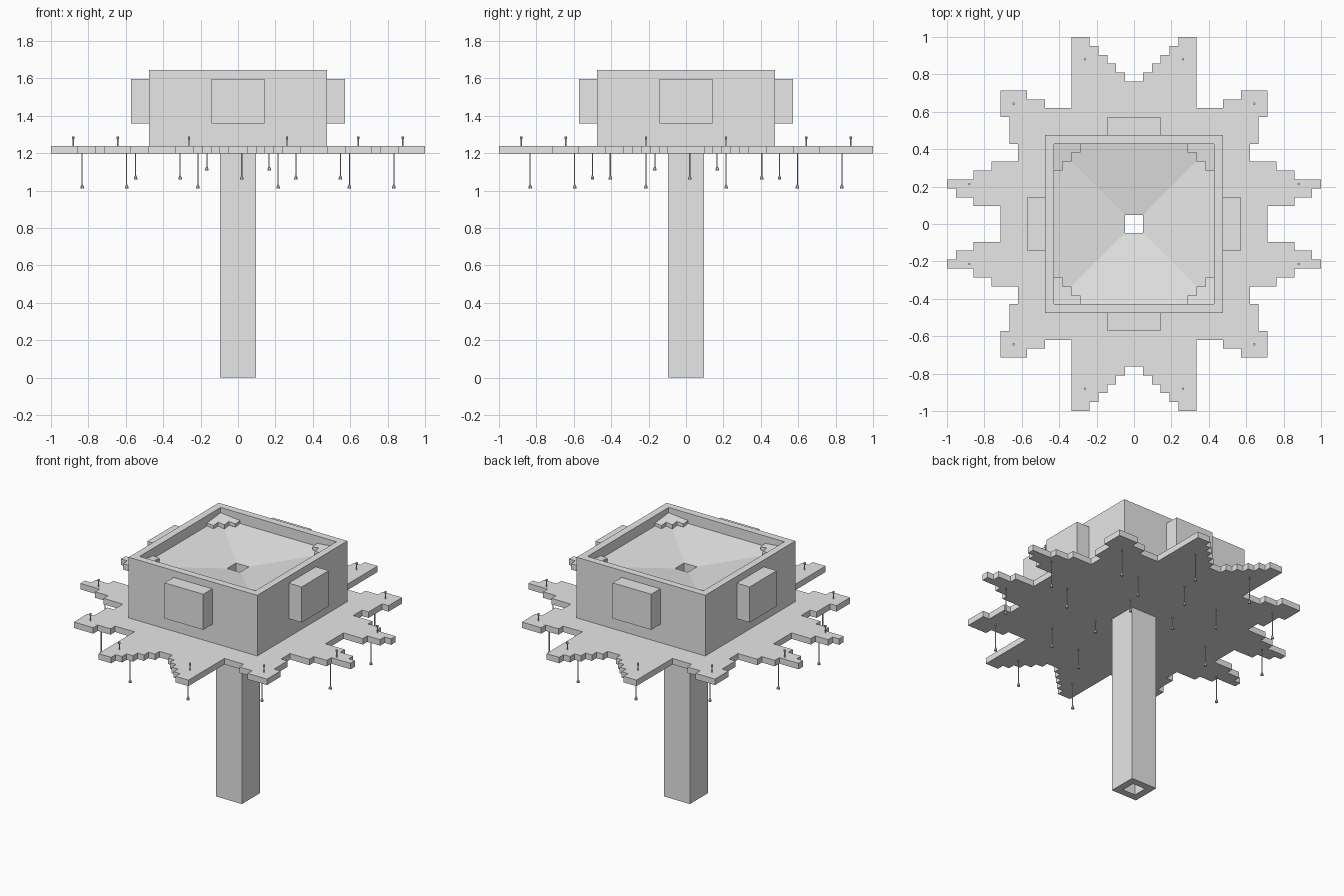
import bpy, bmesh, math
from math import pi, sin, cos, sqrt

cube = bpy.data.objects.get("Cube")
if cube:
    bpy.data.objects.remove(cube, do_unlink=True)

U = 1 / 21                      # plan grid unit
DECK_LOW, DECK_TOP = 1.198, 1.238
RIM = 1.644

grey = bpy.data.materials.new("plain_grey")
grey.use_nodes = True
colour = (0.8, 0.8, 0.8, 1)
grey.diffuse_color = colour
grey.node_tree.nodes["Principled BSDF"].inputs["Base Color"].default_value = colour


def finish(name, bm, fix_normals=True):
    if fix_normals:
        bmesh.ops.recalc_face_normals(bm, faces=bm.faces)
    mesh = bpy.data.meshes.new(name)
    bm.to_mesh(mesh)
    bm.free()
    mesh.materials.append(grey)
    obj = bpy.data.objects.new(name, mesh)
    bpy.context.collection.objects.link(obj)
    return obj


def loft(bm, profile, sides=4, centre=(0, 0), closed=True):
    """Sweep (half width, z) points round a vertical axis."""
    k = 1 / cos(pi / sides)
    rings = []
    for r, z in profile:
        angles = [2 * pi * (i + 0.5) / sides for i in range(sides)]
        rings.append([bm.verts.new((centre[0] + r * k * cos(a),
                                    centre[1] + r * k * sin(a), z)) for a in angles])
    pairs = list(zip(rings, rings[1:]))
    if closed:
        pairs.append((rings[-1], rings[0]))
    else:
        bm.faces.new(rings[0])
        bm.faces.new(rings[-1])
    for a, b in pairs:
        for i in range(sides):
            j = (i + 1) % sides
            bm.faces.new((a[i], a[j], b[j], b[i]))


def mirror(obj):
    mod = obj.modifiers.new("mirror", "MIRROR")
    mod.use_axis = (True, True, False)
    mod.use_clip = True


def prism(bm, outline, low, top):
    """Extrude a clockwise plan outline, leaving the mirror planes open."""
    lower = [bm.verts.new((x * U, y * U, low)) for x, y in outline]
    upper = [bm.verts.new((x * U, y * U, top(x * U, y * U))) for x, y in outline]
    bm.faces.new(lower)
    bm.faces.new(upper[::-1])
    for i, p in enumerate(outline):
        j = (i + 1) % len(outline)
        q = outline[j]
        if p[0] == q[0] == 0 or p[1] == q[1] == 0:
            continue
        bm.faces.new((lower[j], lower[i], upper[i], upper[j]))


# Hollow stem
bm = bmesh.new()
loft(bm, [(U, 0), (2 * U, 0), (2 * U, DECK_LOW), (U, DECK_LOW)])
finish("stem", bm)

# Basin with sloping floor and central drain
bm = bmesh.new()
loft(bm, [(10 * U, DECK_TOP), (10 * U, RIM), (9 * U, RIM),
          (9 * U, 1.575), (U, 1.52), (U, DECK_TOP)])
finish("basin", bm)

# Star-shaped stepped deck, one quarter mirrored
quarter = [(1, 0), (1, 1), (0, 1), (0, 16)]
for i in range(1, 6):
    quarter += [(i, 15 + i), (i, 16 + i)]
quarter += [(7, 21), (7, 13), (10, 13), (10, 14), (12, 14), (12, 15), (15, 15),
            (15, 12), (14, 12), (14, 9), (13, 9), (13, 7), (16, 7), (16, 6),
            (18, 6), (18, 5), (21, 5), (21, 4), (20, 4), (20, 3), (18, 3),
            (18, 2), (15, 2), (15, 0)]
bm = bmesh.new()
prism(bm, quarter, DECK_LOW, lambda x, y: DECK_TOP)
mirror(finish("deck", bm, False))

# Stepped ledges in the basin corners
bm = bmesh.new()
steps = [(9, 9), (9, 6), (8, 6), (8, 7), (7, 7), (7, 8), (6, 8), (6, 9)]
prism(bm, steps, 1.55, lambda x, y: 1.59 + 0.1 * (x + y - 14 * U))
mirror(finish("corner_ledges", bm, False))

# Raised panel on each basin wall
for i, side in enumerate(("right", "back", "left", "front")):
    bm = bmesh.new()
    bmesh.ops.create_cube(bm, size=1)
    dist = 11 * U
    for v in bm.verts:
        x, y = dist + v.co.x * 2 * U, v.co.y * 6 * U
        c, s = round(cos(i * pi / 2)), round(sin(i * pi / 2))
        v.co = (x * c - y * s, x * s + y * c, 1.479 + v.co.z * 5 * U)
    finish(side + "_panel", bm)


def four(x, y):
    return [(sx * x, sy * y) for sx in (-1, 1) for sy in (-1, 1)]


# Pins standing on the deck points
bm = bmesh.new()
for x, y in ((5.5, 18.5), (13.5, 13.5), (18.5, 4.5)):
    for c in four(x * U, y * U):
        loft(bm, [(0.003, DECK_TOP), (0.003, 1.272), (0.006, 1.276),
                  (0.006, 1.288)], 8, c, False)
finish("deck_pins", bm)

# Hanging drops in three lengths
drops = [(c, 1.012) for p in ((17.5, 4.5), (12.5, 12.5), (4.5, 17.5))
         for c in four(p[0] * U, p[1] * U)]
drops += [(c, 1.06) for c in four(6.5 * U, 8.5 * U)]
drops += [((s * 11.5 * U, 0.02), 1.06) for s in (-1, 1)]
drops += [((0.02, s * 10.5 * U), 1.06) for s in (-1, 1)]
drops += [(c, 1.108) for c in four(3.5 * U, 3.5 * U)]
bm = bmesh.new()
for c, z in drops:
    loft(bm, [(0.003, DECK_LOW), (0.003, z + 0.022), (0.009, z + 0.008),
              (0.009, z)], 8, c, False)
finish("hanging_drops", bm)
